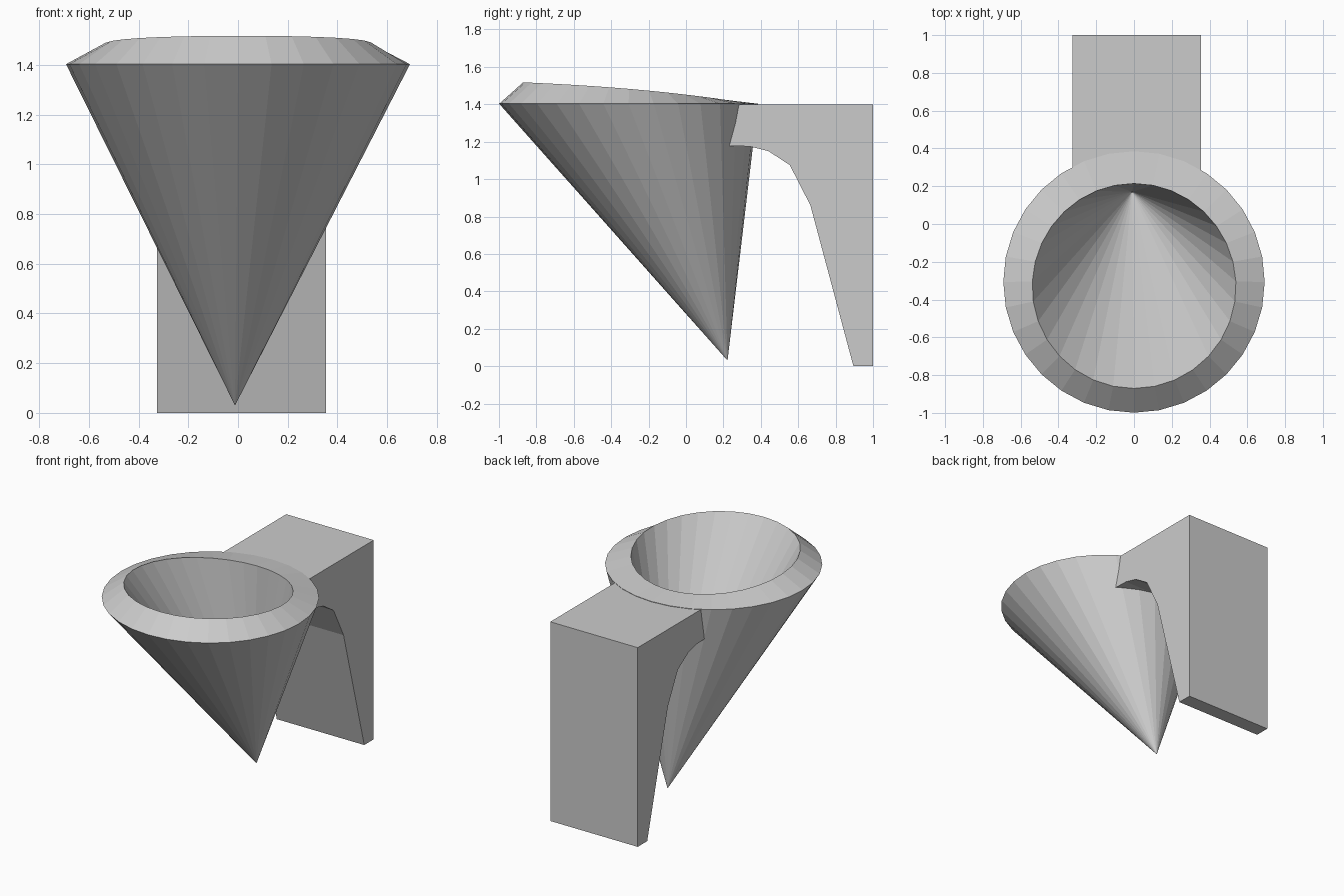
import bpy
import bmesh
from math import sin, cos, pi

if "Cube" in bpy.data.objects:
    bpy.data.objects.remove(bpy.data.objects["Cube"])


def make_object(name, bm):
    bmesh.ops.recalc_face_normals(bm, faces=bm.faces)
    mesh = bpy.data.meshes.new(name)
    bm.to_mesh(mesh)
    bm.free()
    obj = bpy.data.objects.new(name, mesh)
    bpy.context.collection.objects.link(obj)
    return obj


# Hollow slanted cone: round rim joined to an off-centre tip, wall added inward
SIDES, RADIUS, RIM_Y, RIM_Z = 32, 0.692, -0.307, 1.403
bm = bmesh.new()
rim = [bm.verts.new((RADIUS * sin(2 * pi * i / SIDES),
                     RIM_Y + RADIUS * cos(2 * pi * i / SIDES), RIM_Z))
       for i in range(SIDES)]
tip = bm.verts.new((-0.012, 0.222, 0.03))
# clockwise rim order seen from above gives outward-facing sides
cap = bm.faces.new(rim)
for i in range(SIDES):
    bm.faces.new((rim[i], rim[(i + 1) % SIDES], tip))
bmesh.ops.recalc_face_normals(bm, faces=bm.faces)
bmesh.ops.delete(bm, geom=[cap], context='FACES_ONLY')
mesh = bpy.data.meshes.new("cone_basket")
bm.to_mesh(mesh)
bm.free()
cone = bpy.data.objects.new("cone_basket", mesh)
bpy.context.collection.objects.link(cone)
wall = cone.modifiers.new("wall", 'SOLIDIFY')
wall.thickness = 0.172
wall.offset = -1
wall.use_even_offset = False

# Wall bracket: side profile (y, z) with a curved underside, extruded across x
profile = [(1, 0), (1, 1.4), (0.225, 1.4), (0.225, 1.178), (0.34, 1.175),
           (0.44, 1.15), (0.555, 1.075), (0.665, 0.86), (0.895, 0)]
LEFT, RIGHT = -0.325, 0.355
bm = bmesh.new()
side = bm.faces.new([bm.verts.new((LEFT, y, z)) for y, z in profile])
extruded = bmesh.ops.extrude_face_region(bm, geom=[side], use_keep_orig=True)
bmesh.ops.translate(bm, vec=(RIGHT - LEFT, 0, 0),
                    verts=[v for v in extruded["geom"]
                           if isinstance(v, bmesh.types.BMVert)])
make_object("wall_bracket", bm)
